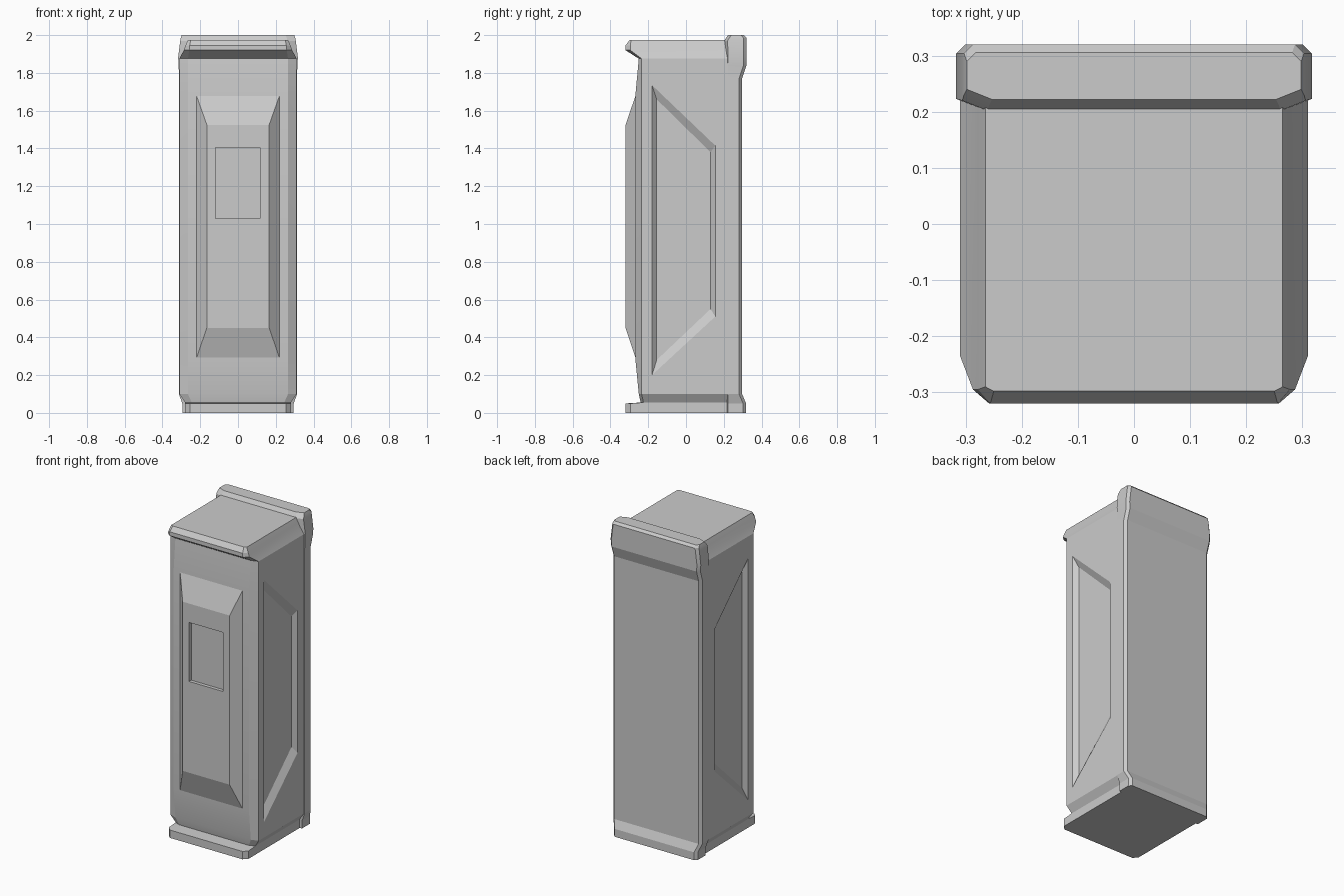
import bpy
import bmesh
from math import radians

cube = bpy.data.objects.get("Cube")
if cube:
    bpy.data.objects.remove(cube, do_unlink=True)

grey = bpy.data.materials.new("light grey")
grey.use_nodes = True
grey.diffuse_color = (0.6, 0.6, 0.6, 1)
grey.node_tree.nodes["Principled BSDF"].inputs["Base Color"].default_value = (0.6, 0.6, 0.6, 1)


def skin(name, loops):
    """Bridge matching closed loops and cap both ends."""
    bm = bmesh.new()
    rings = [[bm.verts.new(p) for p in loop] for loop in loops]
    for a, b in zip(rings, rings[1:]):
        for i in range(len(a)):
            j = (i + 1) % len(a)
            bm.faces.new((a[i], a[j], b[j], b[i]))
    bm.faces.new(rings[0])
    bm.faces.new(rings[-1])
    bmesh.ops.recalc_face_normals(bm, faces=bm.faces)
    mesh = bpy.data.meshes.new(name)
    bm.to_mesh(mesh)
    bm.free()
    mesh.materials.append(grey)
    obj = bpy.data.objects.new(name, mesh)
    bpy.context.collection.objects.link(obj)
    return obj


def plan(z, half):
    """Mirror half a plan outline (front to back) into a full loop at height z."""
    return [(x, y, z) for x, y in half] + [(-x, y, z) for x, y in reversed(half)]


def activate(obj):
    bpy.ops.object.select_all(action='DESELECT')
    obj.select_set(True)
    bpy.context.view_layer.objects.active = obj


# Cabinet: foot, waisted base, gently bowed front, overhanging top
# each row: height, front half width, front y, side half width, side start y
levels = [
    (0, .255, -.32, .28, -.295),
    (.05, .255, -.32, .28, -.295),
    (.055, .245, -.24, .28, -.225),
    (.10, .265, -.25, .31, -.235),
    (.285, .265, -.268, .31, -.235),
    (1.68, .265, -.268, .31, -.235),
    (1.875, .265, -.25, .31, -.235),
    (1.92, .258, -.32, .287, -.295),
    (1.945, .256, -.32, .278, -.295),
    (1.975, .25, -.298, .265, -.29),
]
cabinet = skin("cabinet", [
    plan(z, [(fx, fy), (sx, sy), (sx, .25)]) for z, fx, fy, sx, sy in levels])

# Sunken side panels, cut with bevelled trapezoids
outer = [(-.18, 1.735), (-.18, .2), (.155, .51), (.155, 1.415)]
inner = [(-.155, 1.66), (-.155, .28), (.13, .55), (.13, 1.38)]
for side in (1, -1):
    cutter = skin("side_panel_cutter", [
        [(side * x, y, z) for y, z in loop]
        for x, loop in ((.36, outer), (.31, outer), (.285, inner))])
    cutter.hide_render = True
    cut = cabinet.modifiers.new("side_panel", 'BOOLEAN')
    cut.operation = 'DIFFERENCE'
    cut.solver = 'EXACT'
    cut.object = cutter
    activate(cabinet)
    bpy.ops.object.modifier_apply(modifier=cut.name)
    bpy.data.objects.remove(cutter, do_unlink=True)

# Back shell: flared foot, flat back and raised cap
# each row: height, half width, front y, back y
shell_levels = [
    (0, .295, .205, .318),
    (.05, .295, .205, .318),
    (.10, .313, .205, .297),
    (1.77, .313, .205, .297),
    (1.84, .314, .205, .32),
    (1.88, .317, .205, .32),
    (1.97, .306, .202, .32),
    (1.985, .303, .212, .32),
    (2.0, .298, .222, .306),
]
back_shell = skin("back_shell", [
    plan(z, [(hx - .045, fy), (hx, fy + .018), (hx, by - .016), (hx - .016, by)])
    for z, hx, fy, by in shell_levels])


# Raised front panel with a recessed display
def front_rect(y, x0, x1, z0, z1):
    return [(x0, y, z0), (x1, y, z0), (x1, y, z1), (x0, y, z1)]


front_panel = skin("front_panel", [
    front_rect(-.25, -.22, .22, .29, 1.68),
    front_rect(-.267, -.22, .22, .29, 1.68),
    front_rect(-.32, -.165, .165, .45, 1.525),
    front_rect(-.32, -.12, .117, 1.03, 1.405),
    front_rect(-.298, -.12, .117, 1.03, 1.405),
])

for part in (cabinet, back_shell, front_panel):
    activate(part)
    bpy.ops.object.shade_smooth_by_angle(angle=radians(15))
